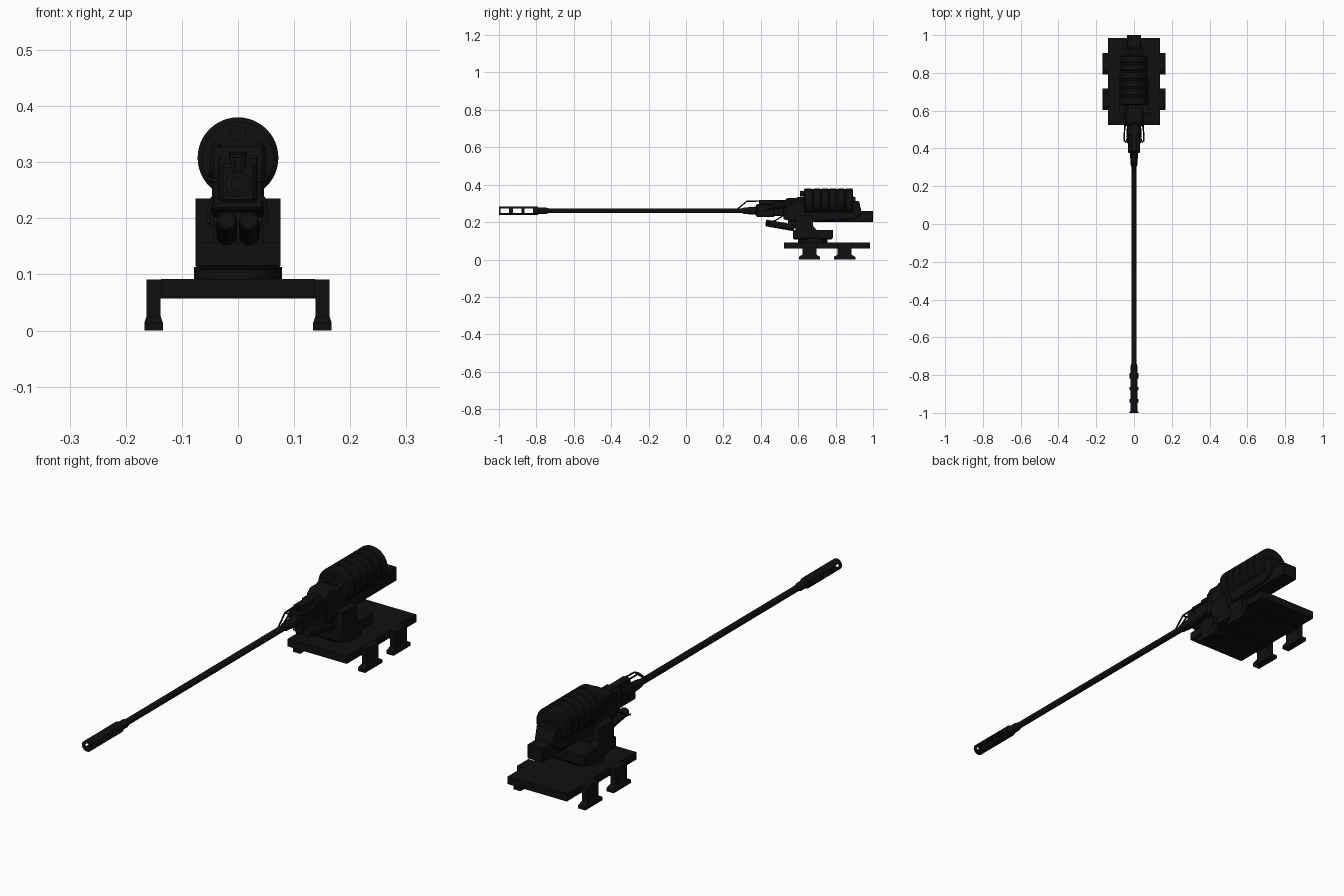
import bpy, bmesh, math
from mathutils import Vector, Matrix

cube = bpy.data.objects.get("Cube")
if cube:
    bpy.data.objects.remove(cube, do_unlink=True)

gunmetal = bpy.data.materials.new("black gunmetal")
gunmetal.use_nodes = True
BLACK = (0.005, 0.005, 0.005, 1)
gunmetal.diffuse_color = BLACK
bsdf = gunmetal.node_tree.nodes["Principled BSDF"]
bsdf.inputs["Base Color"].default_value = BLACK
bsdf.inputs["Roughness"].default_value = 0.7


def finish(name, bm, smooth=False):
    bmesh.ops.recalc_face_normals(bm, faces=bm.faces)
    mesh = bpy.data.meshes.new(name)
    bm.to_mesh(mesh)
    bm.free()
    mesh.materials.append(gunmetal)
    obj = bpy.data.objects.new(name, mesh)
    bpy.context.collection.objects.link(obj)
    if smooth:
        activate(obj)
        bpy.ops.object.shade_smooth_by_angle(angle=math.radians(35))
    return obj


def activate(obj):
    bpy.ops.object.select_all(action="DESELECT")
    obj.select_set(True)
    bpy.context.view_layer.objects.active = obj


def skin(name, loops, smooth=False, closed=False):
    """Bridge a row of equal point loops, capped unless closed."""
    bm = bmesh.new()
    rows = [[bm.verts.new(p) for p in loop] for loop in loops]
    pairs = list(zip(rows, rows[1:]))
    if closed:
        pairs.append((rows[-1], rows[0]))
    for a, b in pairs:
        for i in range(len(a)):
            j = (i + 1) % len(a)
            bm.faces.new((a[i], a[j], b[j], b[i]))
    if not closed:
        bm.faces.new(rows[0])
        bm.faces.new(rows[-1])
    return finish(name, bm, smooth)


def loft(name, cx, cy, rings):
    """Stack of rectangles (z, half x, half y)."""
    signs = ((-1, -1), (1, -1), (1, 1), (-1, 1))
    return skin(name, [[(cx + sx * hx, cy + sy * hy, z) for sx, sy in signs]
                       for z, hx, hy in rings])


def box(name, x, y, z):
    cx, cy = sum(x) / 2, sum(y) / 2
    hx, hy = (x[1] - x[0]) / 2, (y[1] - y[0]) / 2
    return loft(name, cx, cy, [(z[0], hx, hy), (z[1], hx, hy)])


def lathe(name, profile, x=0, z=0, sides=32, closed=False):
    """Turn (y, radius) pairs around an axis along y."""
    turn = [math.tau * i / sides for i in range(sides)]
    return skin(name, [[(x + r * math.cos(a), y, z + r * math.sin(a)) for a in turn]
                       for y, r in profile], True, closed)


def side_shape(name, outline, hx, x=0):
    """Extrude a (y, z) outline across x."""
    return skin(name, [[(x + s * hx, y, z) for y, z in outline] for s in (-1, 1)])


def rod(name, points, radius):
    curve = bpy.data.curves.new(name, "CURVE")
    curve.dimensions = "3D"
    curve.bevel_depth = radius
    curve.bevel_resolution = 2
    curve.use_fill_caps = True
    spline = curve.splines.new("POLY")
    spline.points.add(len(points) - 1)
    for p, co in zip(spline.points, points):
        p.co = (*co, 1)
    curve.materials.append(gunmetal)
    obj = bpy.data.objects.new(name, curve)
    bpy.context.collection.objects.link(obj)
    activate(obj)
    bpy.ops.object.convert(target="MESH")


def bevel(obj, width):
    mod = obj.modifiers.new("bevel", "BEVEL")
    mod.width = width
    mod.segments = 1


SIDES = ((-1, "right"), (1, "left"))
BORE = 0.261

# Base plate and legs
box("base_plate", (-0.137, 0.137), (0.525, 0.985), (0.06, 0.092))
for y, place in ((0.66, "front"), (0.848, "rear")):
    box(place + "_cross_beam", (-0.163, 0.163), (y - 0.037, y + 0.037), (0.057, 0.0915))
    for s, side in SIDES:
        loft(f"{place}_{side}_leg", s * 0.1505, y,
             [(0, 0.0165, 0.057), (0.014, 0.0165, 0.057),
              (0.026, 0.0125, 0.037), (0.09, 0.0125, 0.037)])

# Turntable and yoke
table = skin("turntable", [[(0.078 * math.cos(math.tau * i / 32),
                            0.678 + 0.078 * math.sin(math.tau * i / 32), z)
                           for i in range(32)] for z in (0.09, 0.113)], True)
loft("yoke_base", 0, 0.678, [(0.108, 0.068, 0.1), (0.116, 0.076, 0.107), (0.158, 0.076, 0.107)])
for s, side in SIDES:
    side_shape(side + "_yoke_cheek",
               [(0.585, 0.155), (0.7, 0.155), (0.68, 0.18), (0.68, 0.235), (0.585, 0.235)],
               0.016, s * 0.06)
    lathe(side + "_trunnion_block", [(0.6, 0.02), (0.665, 0.02)], s * 0.05, 0.215, 16)
box("yoke_pillar", (-0.045, 0.045), (0.59, 0.675), (0.155, 0.21))

# Cradle and receiver
bevel(box("cradle", (-0.036, 0.036), (0.59, 1.0), (0.2, 0.26)), 0.003)
bevel(side_shape("receiver", [(0.52, 0.215), (0.6, 0.2), (0.9, 0.215), (0.94, 0.25),
                              (0.925, 0.312), (0.64, 0.312), (0.6, 0.328),
                              (0.54, 0.328), (0.52, 0.31)], 0.046), 0.004)
bevel(box("receiver_neck", (-0.036, 0.036), (0.47, 0.53), (0.232, 0.312)), 0.004)
bevel(box("gas_block", (-0.033, 0.033), (0.375, 0.475), (0.228, 0.298)), 0.006)
box("top_rail", (-0.016, 0.016), (0.39, 0.55), (0.295, 0.318))

# Ribbed ammunition drum
drum = [(0.63, 0.064), (0.636, 0.072)]
RIBS, LENGTH = 6, 0.258
for i in range(1, RIBS):
    y = 0.635 + LENGTH * i / RIBS
    drum += [(y - 0.007, 0.072), (y - 0.004, 0.068), (y + 0.004, 0.068), (y + 0.007, 0.072)]
drum += [(0.888, 0.072), (0.894, 0.064)]
lathe("drum", drum, 0, 0.308, 48)
lathe("drum_hub", [(0.89, 0.03), (0.905, 0.026)], 0, 0.308, 24)
lathe("drum_front_boss", [(0.61, 0.014), (0.635, 0.014)], 0, 0.352, 16)

# Feed chutes curving from drum to receiver
for s, side in SIDES:
    rod(side + "_feed_chute",
        [(s * 0.036, 0.64, 0.325), (s * 0.04, 0.6, 0.325),
         (s * 0.042, 0.56, 0.305), (s * 0.04, 0.53, 0.275)], 0.009)

# Barrel
lathe("barrel", [(-0.76, 0.013), (0.3, 0.013), (0.31, 0.017),
                 (0.375, 0.022), (0.38, 0.027), (0.52, 0.027)], 0, BORE, 24)
lathe("barrel_collar", [(-0.8, 0.0175), (-0.75, 0.0175), (-0.735, 0.013)], 0, BORE, 24)

# Muzzle brake with three slots cut through the sides
brake = lathe("muzzle_brake", [(-1.0, 0.023), (-0.79, 0.023), (-0.79, 0.012), (-1.0, 0.012)],
              0, BORE, 24, closed=True)
for y in (-0.969, -0.903, -0.84):
    cutter = box("slot_cutter", (-0.05, 0.05), (y - 0.023, y + 0.023),
                 (BORE - 0.0125, BORE + 0.0125))
    cutter.hide_render = True
    cut = brake.modifiers.new("slot", "BOOLEAN")
    cut.operation = "DIFFERENCE"
    cut.solver = "EXACT"
    cut.object = cutter
    activate(brake)
    bpy.ops.object.modifier_apply(modifier=cut.name)
    bpy.data.objects.remove(cutter, do_unlink=True)

# Folding sight frame above the barrel
for s, side in SIDES:
    rod(side + "_sight_strut", [(s * 0.006, 0.275, 0.27), (s * 0.01, 0.325, 0.311),
                                (s * 0.012, 0.4, 0.313)], 0.0035)
rod("sight_crossbar", [(-0.01, 0.325, 0.311), (0.01, 0.325, 0.311)], 0.0035)

# Twin recoil cylinders slung below, tipped forward and up
for s, side in SIDES:
    tube = lathe(side + "_recoil_cylinder",
                 [(-0.075, 0.014), (-0.07, 0.018), (0.08, 0.018)], 0, 0, 20)
    tube.matrix_world = (Matrix.Translation(Vector((s * 0.02, 0.5, 0.183)))
                         @ Matrix.Rotation(math.radians(-10), 4, "X"))
box("cylinder_bracket", (-0.03, 0.03), (0.545, 0.6), (0.165, 0.225))

# Hose loops at both sides
for s, side in SIDES:
    rod(side + "_hose",
        [(s * 0.03, 0.54, 0.25), (s * 0.046, 0.52, 0.235), (s * 0.052, 0.48, 0.21),
         (s * 0.052, 0.445, 0.195), (s * 0.045, 0.432, 0.19),
         (s * 0.037, 0.45, 0.188), (s * 0.034, 0.53, 0.18)], 0.0035)
    rod(side + "_grab_handle",
        [(s * 0.03, 0.54, 0.285), (s * 0.05, 0.53, 0.28), (s * 0.052, 0.44, 0.27),
         (s * 0.03, 0.43, 0.265)], 0.0035)
